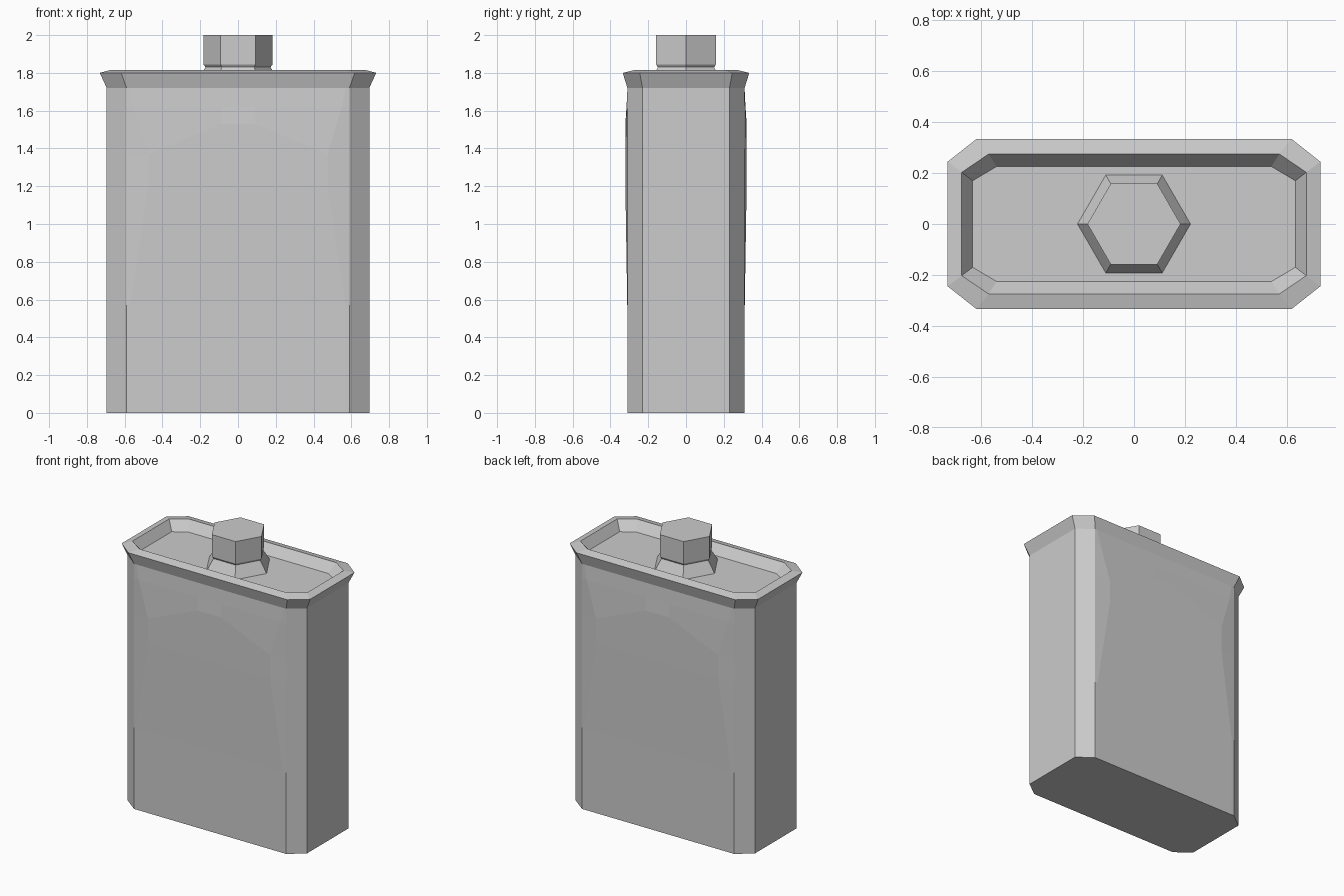
import bpy
import bmesh
import math

if "Cube" in bpy.data.objects:
    bpy.data.objects.remove(bpy.data.objects["Cube"], do_unlink=True)

GREY = 0.604
metal = bpy.data.materials.new("plain grey metal")
metal.use_nodes = True
metal.diffuse_color = (GREY, GREY, GREY, 1)
metal.node_tree.nodes["Principled BSDF"].inputs["Base Color"].default_value = (GREY, GREY, GREY, 1)


def octagon(hx, hy, cx, cy, z):
    """Chamfered rectangle, counter-clockwise from the front left corner."""
    return [(-cx, -hy, z), (cx, -hy, z), (hx, -cy, z), (hx, cy, z),
            (cx, hy, z), (-cx, hy, z), (-hx, cy, z), (-hx, -cy, z)]


def hexagon(radius, z):
    return [(radius * math.cos(i * math.pi / 3), radius * math.sin(i * math.pi / 3), z)
            for i in range(6)]


def loft(name, rings, cap_bottom=False, cap_top=False):
    """Join matching rings of points with quads into one flat-shaded object."""
    bm = bmesh.new()
    loops = [[bm.verts.new(p) for p in ring] for ring in rings]
    n = len(rings[0])
    for low, high in zip(loops, loops[1:]):
        for i in range(n):
            j = (i + 1) % n
            bm.faces.new((low[i], low[j], high[j], high[i]))
    if cap_bottom:
        bm.faces.new(loops[0][::-1])
    if cap_top:
        bm.faces.new(loops[-1])
    mesh = bpy.data.meshes.new(name)
    bm.to_mesh(mesh)
    bm.free()
    mesh.materials.append(metal)
    obj = bpy.data.objects.new(name, mesh)
    bpy.context.collection.objects.link(obj)
    return obj


HX, HY, CX, CY, TOP = 0.695, 0.31, 0.59, 0.23, 1.72


def body_ring(z, column, bulge, z_mid):
    """Octagon whose wide sides have extra columns, pushed out as a soft bulge."""
    wide = [(-CX, 0, z), (-column, bulge, z), (-0.09, bulge, z_mid),
            (0.09, bulge, z_mid), (column, bulge, z), (CX, 0, z)]
    front = [(x, -HY - b, h) for x, b, h in wide]
    back = [(-x, HY + b, h) for x, b, h in wide]
    return front + [(HX, -CY, z), (HX, CY, z)] + back + [(-HX, CY, z), (-HX, -CY, z)]


# Can body: straight foot, gently bulged wide sides
loft("can_body", [
    body_ring(0, 0.57, 0, 0),
    body_ring(0.57, 0.57, 0.001, 0.57),
    body_ring(1.2, 0.475, 0.011, 1.2),
    body_ring(1.37, 0.475, 0.011, 1.53),
    body_ring(1.62, 0.55, 0.005, 1.62),
    body_ring(TOP, 0.57, 0, TOP),
], cap_bottom=True)

# Flared rim with the sunken lid
loft("rim_and_lid", [
    octagon(HX, HY, CX, CY, TOP),
    octagon(0.732, 0.335, 0.618, 0.245, 1.8),
    octagon(0.677, 0.275, 0.571, 0.203, 1.815),
    octagon(0.634, 0.226, 0.54, 0.17, 1.75),
], cap_top=True)

# Six-sided neck and screw cap
loft("neck", [hexagon(0.222, 1.75), hexagon(0.172, 1.83)], cap_top=True)
loft("screw_cap", [hexagon(0.172, 1.83), hexagon(0.183, 1.845), hexagon(0.183, 2)],
     cap_bottom=True, cap_top=True)
